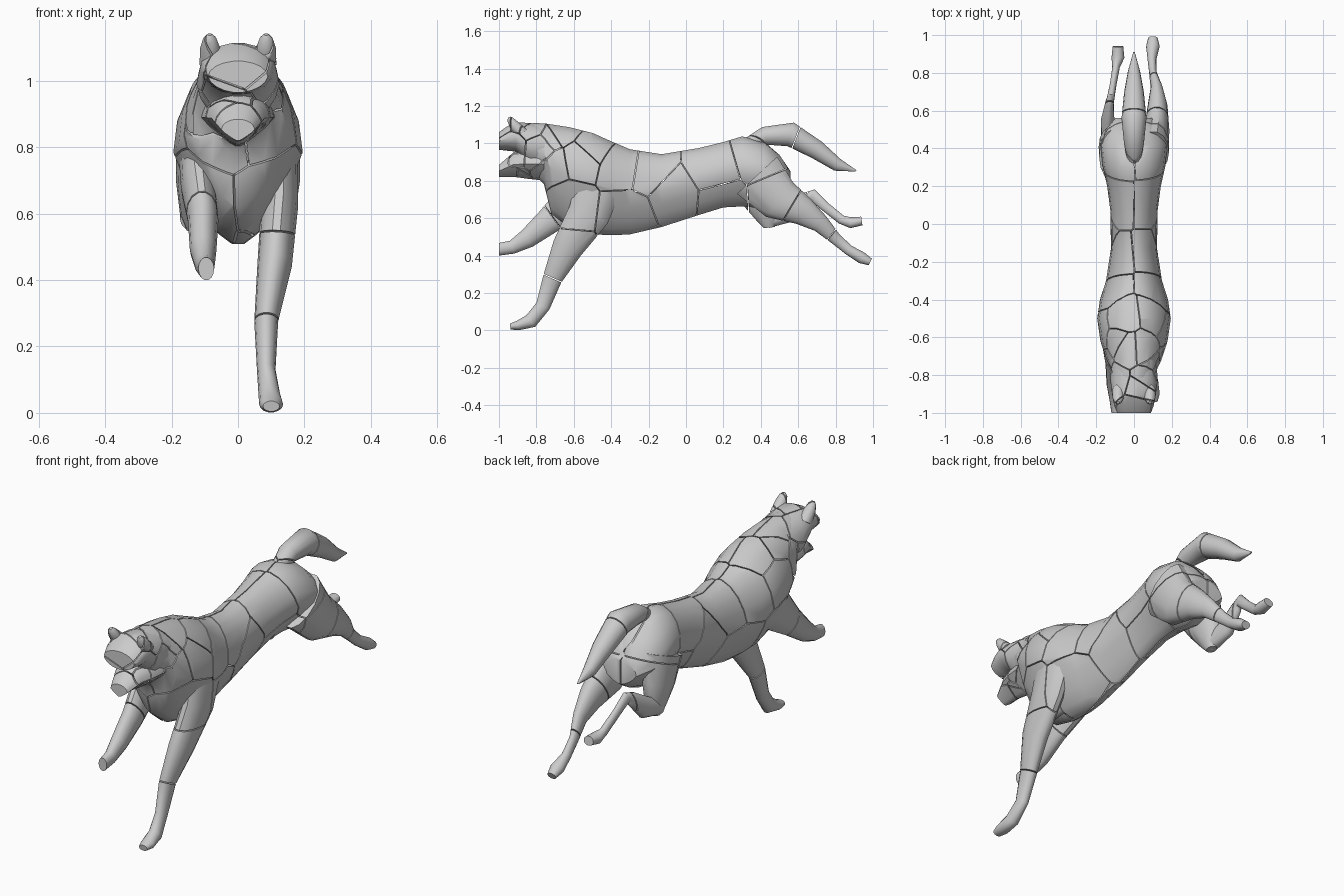
import bpy, bmesh, math, random
from mathutils import Vector

if "Cube" in bpy.data.objects:
    bpy.data.objects.remove(bpy.data.objects["Cube"])

random.seed(4)
GAP = 0.005


# Tube through rings (x, y, z, half width, half depth); upright rings stay vertical
def loft(rings, sides=14, upright=False, taper=0.0):
    bm = bmesh.new()
    centres = [Vector(r[:3]) for r in rings]
    loops = []
    for i, (x, y, z, w, d) in enumerate(rings):
        a, b = centres[max(i - 1, 0)], centres[min(i + 1, len(rings) - 1)]
        t = Vector((0, 1, 0)) if upright else Vector((0, b.y - a.y, b.z - a.z)).normalized()
        n = Vector((1, 0, 0)).cross(t)
        loop = []
        for k in range(sides):
            c, s = math.cos(2 * math.pi * k / sides), math.sin(2 * math.pi * k / sides)
            c *= 1 - taper * max(0, -s)
            loop.append(bm.verts.new(centres[i] + Vector((c * w, 0, 0)) + n * s * d))
        loops.append(loop)
    for p, q in zip(loops, loops[1:]):
        for k in range(sides):
            j = (k + 1) % sides
            bm.faces.new((p[k], p[j], q[j], q[k]))
    bm.faces.new(loops[0])
    bm.faces.new(loops[-1][::-1])
    bmesh.ops.recalc_face_normals(bm, faces=bm.faces)
    return bm


# Upright rings given as (y, top, bottom, half width)
def trunk(rows, taper):
    return loft([(0, y, (t + b) / 2, w, (t - b) / 2) for y, t, b, w in rows], 18, True, taper)


# Cut away everything on the far side of a plane and cap the hole
def cut(bm, co, no):
    dist = [(v.co - co).dot(no) for v in bm.verts]
    if not dist or max(dist) <= 0:
        return
    if min(dist) >= 0:
        bm.clear()
        return
    bmesh.ops.bisect_plane(bm, geom=bm.verts[:] + bm.edges[:] + bm.faces[:], dist=1e-5,
                           plane_co=co, plane_no=no, clear_outer=True)
    bmesh.ops.holes_fill(bm, edges=[e for e in bm.edges if e.is_boundary], sides=0)


# Crack cells: small around the head and neck, large on the trunk, few on the limbs
seeds = []
for side in (-1, 1):
    for i in range(11):
        seeds.append(Vector((side * random.uniform(.02, .12), -.97 + .045 * i,
                             random.uniform(.86, 1.1))))
    for y, z in ((-.62, .66), (-.36, .88), (-.3, .62), (-.2, .86), (-.04, .72),
                 (.14, .85), (.2, .7), (.4, .92), (.46, .72)):
        seeds.append(Vector((side * .11, y + random.uniform(-.03, .03), z)))
seeds += [Vector(s) for s in ((.1, -.78, .13), (.1, -.65, .43), (.12, .66, .61), (.1, .9, .42),
                              (-.1, .8, .62), (-.1, -.8, .52), (0, .5, 1.07), (0, .68, 1.0))]


# Break a part into cracked cells and make it an object
def build(name, bm):
    cut(bm, Vector((0, -1, 0)), Vector((0, -1, 0)))
    cut(bm, Vector((0, 0, 0)), Vector((0, 0, -1)))
    source = bpy.data.meshes.new("source")
    bm.to_mesh(source)
    bm.free()
    out = bmesh.new()
    temp = bpy.data.meshes.new("temp")
    for s in seeds:
        cell = bmesh.new()
        cell.from_mesh(source)
        for o in sorted(seeds, key=lambda p: (p - s).length)[1:]:
            no = (o - s).normalized()
            cut(cell, (o + s) / 2 - no * GAP / 2, no)
            if not cell.verts:
                break
        if cell.verts:
            cell.to_mesh(temp)
            out.from_mesh(temp)
        cell.free()
    mesh = bpy.data.meshes.new(name)
    out.to_mesh(mesh)
    out.free()
    bpy.data.meshes.remove(temp)
    bpy.data.meshes.remove(source)
    ob = bpy.data.objects.new(name, mesh)
    bpy.context.collection.objects.link(ob)
    bpy.ops.object.select_all(action='DESELECT')
    ob.select_set(True)
    bpy.context.view_layer.objects.active = ob
    bpy.ops.object.shade_smooth_by_angle(angle=math.radians(40))


# Trunk and neck
build("torso", trunk([
    (-.82, 1.11, .84, .11), (-.76, 1.11, .78, .125), (-.72, 1.105, .62, .145),
    (-.62, 1.09, .54, .178), (-.5, 1.06, .51, .195), (-.4, 1.015, .505, .18),
    (-.3, .972, .51, .148), (-.13, .945, .55, .122), (.07, .978, .615, .125),
    (.2, 1.01, .655, .142), (.3, 1.04, .66, .165), (.42, 1.01, .65, .178),
    (.5, .94, .68, .15), (.56, .85, .72, .1)], .4))

# Head with open mouth
build("head", trunk([
    (-.72, 1.09, .86, .12), (-.83, 1.11, .87, .125), (-.91, 1.115, .955, .115),
    (-.96, 1.09, .96, .105), (-1.0, 1.06, .965, .09)], .1))
build("lower_jaw", trunk([
    (-.76, .98, .80, .11), (-.85, .97, .81, .1), (-.92, .955, .82, .08),
    (-1.0, .885, .82, .05)], .6))
for side, name in ((-1, "left_ear"), (1, "right_ear")):
    build(name, loft([(side * .08, -.88, 1.05, .036, .04), (side * .084, -.92, 1.1, .03, .028),
                      (side * .085, -.94, 1.128, .02, .018), (side * .085, -.945, 1.14, .008, .008)], 10))

# Tail
build("tail", loft([
    (0, .33, .99, .035, .04), (0, .42, 1.04, .052, .05), (0, .56, 1.048, .066, .067),
    (0, .7, .965, .052, .052), (0, .81, .885, .032, .036), (0, .91, .853, .004, .004)]))

# Front legs
build("right_front_leg", loft([
    (.12, -.46, .8, .06, .13), (.125, -.52, .62, .056, .115), (.11, -.635, .44, .052, .085),
    (.085, -.715, .275, .036, .053), (.085, -.765, .13, .028, .04),
    (.095, -.83, .05, .033, .04), (.1, -.9, .026, .036, .026), (.1, -.94, .02, .025, .016)]))
build("left_front_leg", loft([
    (-.12, -.46, .8, .06, .12), (-.12, -.62, .68, .052, .1), (-.105, -.74, .58, .046, .072),
    (-.105, -.85, .49, .04, .053), (-.1, -.93, .445, .03, .037), (-.095, -1.01, .432, .023, .034)]))

# Hind legs
build("right_hind_leg", loft([
    (.105, .38, .83, .08, .15), (.12, .5, .7, .067, .12), (.125, .63, .635, .052, .078),
    (.12, .72, .57, .032, .05), (.1, .8, .49, .02, .032), (.095, .87, .43, .023, .028),
    (.1, .94, .388, .036, .032), (.1, .985, .366, .025, .02)]))
build("left_thigh", loft([
    (-.105, .36, .84, .08, .15), (-.125, .41, .7, .062, .11), (-.13, .44, .6, .045, .065),
    (-.13, .445, .55, .025, .03)]))
build("left_hind_leg", loft([
    (-.135, .43, .585, .04, .04), (-.14, .55, .63, .036, .055), (-.13, .64, .705, .023, .035),
    (-.122, .675, .725, .02, .032), (-.11, .74, .665, .018, .026), (-.095, .83, .593, .02, .025),
    (-.085, .88, .576, .034, .03), (-.085, .94, .585, .028, .024)]))
